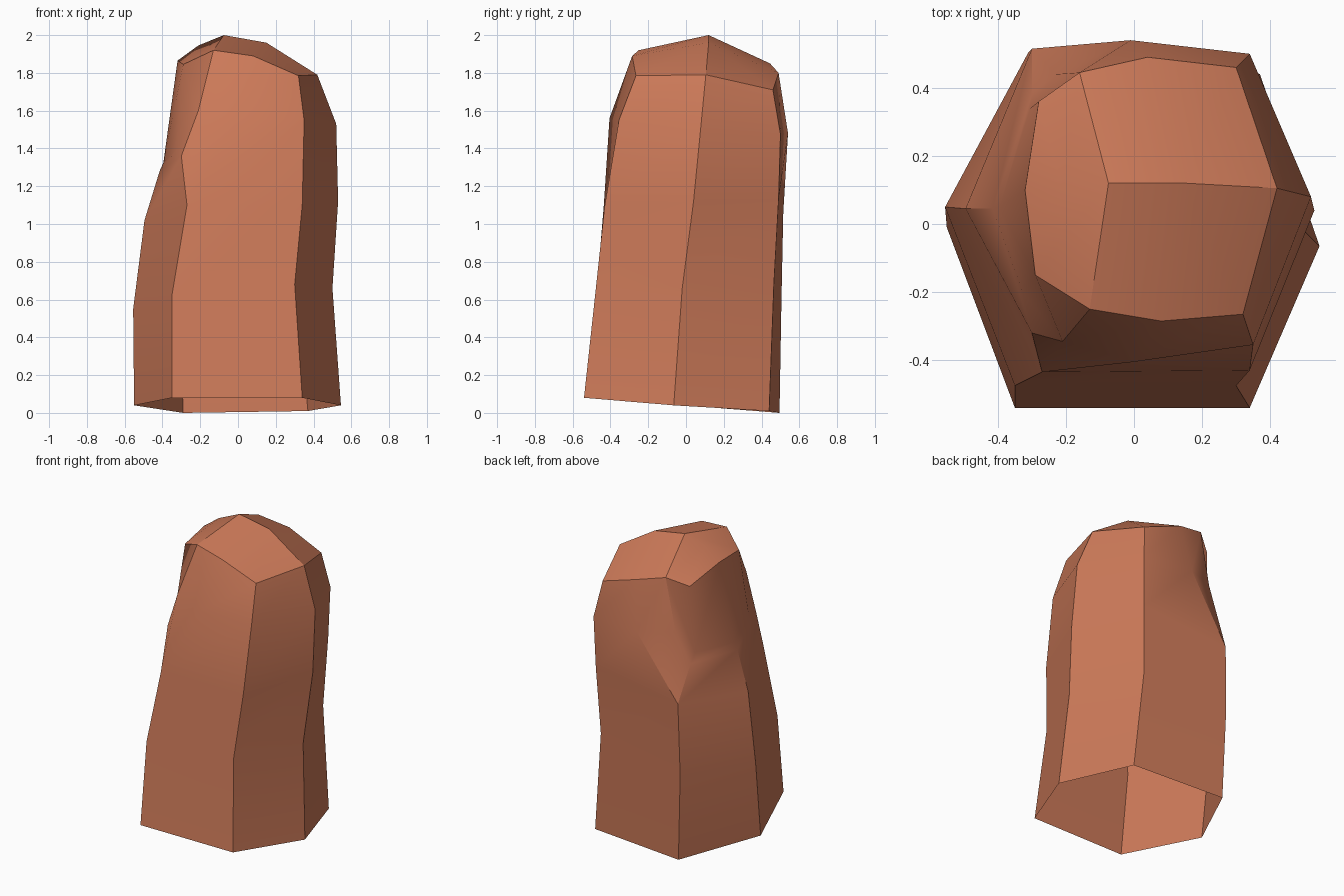
import bpy
import bmesh
import math

cube = bpy.data.objects.get("Cube")
if cube:
    bpy.data.objects.remove(cube, do_unlink=True)

# Terracotta stone colour
clay = bpy.data.materials.new("terracotta_stone")
clay.use_nodes = True
clay.diffuse_color = (.61, .195, .1, 1)
clay.node_tree.nodes["Principled BSDF"].inputs["Base Color"].default_value = clay.diffuse_color

bm = bmesh.new()
point = {}


def add_points(**places):
    for name, place in places.items():
        point[name] = bm.verts.new(place)


def skin(*outlines):
    for outline in outlines:
        bm.faces.new([point[name] for name in outline.split()])


# Six-sided lower column, open underneath: base, waist and chest rings
add_points(base_fr=(-.35, -.54, .08), base_fl=(.34, -.54, .08), base_l=(.545, -.065, .04),
           base_bl=(.37, .44, .01), base_br=(-.29, .495, 0), base_r=(-.55, -.01, .04))
add_points(waist_fr=(-.35, -.475, .62), waist_fl=(.3, -.475, .68), waist_l=(.5, -.02, .66),
           waist_bl=(.31, .465, .68), waist_br=(-.31, .505, .58), waist_r=(-.555, .05, .55))
add_points(chest_fr=(-.27, -.435, 1.1), chest_fl=(.34, -.43, 1.1), chest_l=(.53, .04, 1.12),
           chest_bl=(.33, .49, 1.13), chest_br=(-.3, .515, 1.06), chest_r=(-.495, .045, 1.02))

corners = ["fr", "fl", "l", "bl", "br", "r"]
for low, high in (("base", "waist"), ("waist", "chest")):
    for a, b in zip(corners, corners[1:] + corners[:1]):
        skin(f"{low}_{a} {low}_{b} {high}_{b} {high}_{a}")

# Shoulder, with a mid point on the broad front and back faces
add_points(shoulder_f=(0, -.405, 1.56), shoulder_fl=(.35, -.355, 1.55), shoulder_l=(.52, .08, 1.53),
           shoulder_bl=(.34, .5, 1.475), shoulder_b=(-.01, .54, 1.48),
           shoulder_br=(-.23, .44, 1.5), shoulder_fr=(-.21, -.345, 1.6))

# Broken ledge on the right side: outer rim and inner foot of the wall
add_points(rim_fr=(-.3, -.32, 1.36), rim_r=(-.415, .045, 1.28), rim_br=(-.3, .38, 1.28),
           foot_fr=(-.325, -.205, 1.395), foot_r=(-.395, .05, 1.325), foot_br=(-.305, .34, 1.34))

# Crown edge and the ridge on top
add_points(crown_f=(.08, -.285, 1.89), crown_fl=(.32, -.265, 1.785), crown_l=(.42, .105, 1.79),
           crown_bl=(.3, .46, 1.71), crown_b=(.04, .49, 1.8), crown_br=(-.16, .445, 1.85),
           crown_fr=(-.13, -.25, 1.92), wall_br=(-.28, .36, 1.79), wall_r=(-.32, .1, 1.865),
           wall_fr=(-.29, -.15, 1.845),
           peak=(-.075, .12, 2), ridge_l=(.15, .12, 1.96), ridge_r=(-.21, .1, 1.945))

# Front and left faces
skin("chest_fr chest_fl shoulder_fl shoulder_f",
     "chest_fr shoulder_f shoulder_fr rim_fr",
     "shoulder_f shoulder_fl crown_fl crown_f",
     "shoulder_fr shoulder_f crown_f crown_fr",
     "chest_fl chest_l shoulder_l shoulder_fl",
     "shoulder_fl shoulder_l crown_l crown_fl",
     "chest_l chest_bl shoulder_bl shoulder_l",
     "shoulder_l shoulder_bl crown_bl crown_l")

# Back and right faces
skin("chest_bl chest_br shoulder_b shoulder_bl",
     "shoulder_bl shoulder_b crown_b crown_bl",
     "chest_br rim_br shoulder_br shoulder_b",
     "shoulder_b shoulder_br crown_br crown_b",
     "chest_br chest_r rim_r rim_br",
     "chest_r chest_fr rim_fr rim_r")

# Ledge floor and the walls above it
skin("rim_br rim_r foot_r foot_br",
     "rim_r rim_fr foot_fr foot_r",
     "foot_br foot_r wall_r wall_br",
     "foot_r foot_fr wall_fr wall_r",
     "rim_br foot_br wall_br crown_br shoulder_br",
     "rim_fr shoulder_fr crown_fr wall_fr foot_fr")

# Top faces around the ridge
skin("ridge_l crown_f crown_fl crown_l",
     "peak crown_fr crown_f ridge_l",
     "ridge_l crown_l crown_bl crown_b",
     "peak ridge_l crown_b crown_br",
     "ridge_r peak crown_br wall_br",
     "ridge_r wall_br wall_r",
     "ridge_r wall_r wall_fr",
     "peak ridge_r wall_fr crown_fr")

bmesh.ops.recalc_face_normals(bm, faces=bm.faces[:])
mesh = bpy.data.meshes.new("rock_pillar")
bm.to_mesh(mesh)
bm.free()
mesh.materials.append(clay)

rock = bpy.data.objects.new("rock_pillar", mesh)
bpy.context.collection.objects.link(rock)
bpy.ops.object.select_all(action="DESELECT")
rock.select_set(True)
bpy.context.view_layer.objects.active = rock
bpy.ops.object.shade_smooth_by_angle(angle=math.radians(30))
